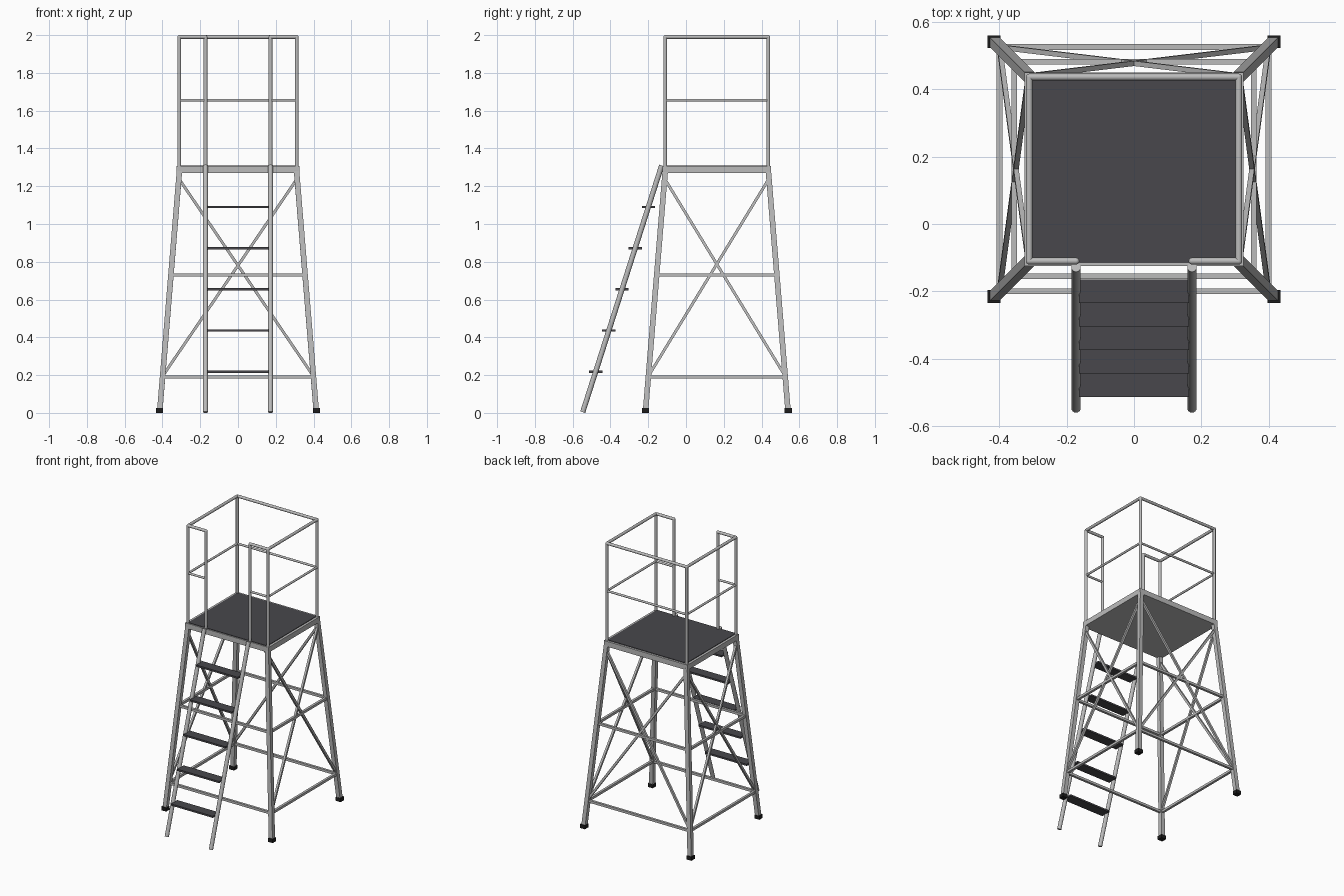
import bpy, bmesh, math
from mathutils import Vector, Matrix

if "Cube" in bpy.data.objects:
    bpy.data.objects.remove(bpy.data.objects["Cube"])

def material(name, rgb):
    m = bpy.data.materials.new(name)
    m.diffuse_color = (*rgb, 1)
    m.use_nodes = True
    m.node_tree.nodes["Principled BSDF"].inputs["Base Color"].default_value = m.diffuse_color
    return m

METAL = material("galvanised_metal", (0.50, 0.50, 0.50))
DARK = material("dark_tread", (0.065, 0.064, 0.072))
RUBBER = material("black_rubber", (0.012, 0.012, 0.012))

CY = 0.163  # tower centre in y

def make(name, bm, mat, smooth=False):
    me = bpy.data.meshes.new(name)
    bmesh.ops.recalc_face_normals(bm, faces=bm.faces)
    bm.to_mesh(me)
    bm.free()
    me.materials.append(mat)
    ob = bpy.data.objects.new(name, me)
    bpy.context.collection.objects.link(ob)
    if smooth:
        bpy.ops.object.select_all(action='DESELECT')
        ob.select_set(True)
        bpy.context.view_layer.objects.active = ob
        bpy.ops.object.shade_smooth_by_angle(angle=math.radians(40))
    return ob

def box(name, lo, hi, mat):
    bm = bmesh.new()
    lo, hi = Vector(lo), Vector(hi)
    bmesh.ops.create_cube(bm, size=1, matrix=Matrix.Translation((lo + hi) / 2) @ Matrix.Diagonal((*(hi - lo), 1)))
    return make(name, bm, mat)

def square_bar(name, a, b, size, side):
    """Square tube from a to b, one pair of faces turned towards side."""
    a, b = Vector(a), Vector(b)
    z = (b - a).normalized()
    x = Vector(side)
    x = (x - z * x.dot(z)).normalized()
    y = z.cross(x)
    rot = Matrix((x, y, z)).transposed().to_4x4()
    bm = bmesh.new()
    bmesh.ops.create_cube(bm, size=1, matrix=Matrix.Translation((a + b) / 2) @ rot
                          @ Matrix.Diagonal((size, size, (b - a).length, 1)))
    return make(name, bm, METAL)

def pipe(name, points, r):
    """Round tube through points, with ball joints at the bends."""
    bm = bmesh.new()
    pts = [Vector(p) for p in points]
    for a, b in zip(pts, pts[1:]):
        rot = (b - a).to_track_quat('Z', 'Y').to_matrix().to_4x4()
        bmesh.ops.create_cone(bm, cap_ends=True, segments=16, radius1=r, radius2=r,
                              depth=(b - a).length, matrix=Matrix.Translation((a + b) / 2) @ rot)
    for p in pts[1:-1]:
        bmesh.ops.create_uvsphere(bm, u_segments=16, v_segments=8, radius=r, matrix=Matrix.Translation(p))
    return make(name, bm, METAL, True)

def leg_point(sx, sy, z):
    t = z / 1.28
    return Vector((sx * (0.415 - 0.105 * t), CY + sy * (0.378 - 0.105 * t), z))

# splayed legs and rubber feet
for sx in (-1, 1):
    for sy in (-1, 1):
        tag = ("left" if sx < 0 else "right") + ("_front" if sy < 0 else "_back")
        square_bar("leg_" + tag, leg_point(sx, sy, 0.012), leg_point(sx, sy, 1.28), 0.029, (1, 0, 0))
        p = leg_point(sx, sy, 0)
        box("foot_" + tag, p - Vector((0.019, 0.019, 0)), p + Vector((0.019, 0.019, 0.026)), RUBBER)

# horizontal ties on all sides, cross braces on all but the front
sides = {"front": ((-1, -1), (1, -1)), "right": ((1, -1), (1, 1)),
         "back": ((1, 1), (-1, 1)), "left": ((-1, 1), (-1, -1))}
for name, (a, b) in sides.items():
    out = Vector((a[0] + b[0], a[1] + b[1], 0))
    for tag, z in (("low", 0.19), ("mid", 0.73)):
        square_bar(f"{tag}_tie_{name}", leg_point(*a, z), leg_point(*b, z), 0.017, (0, 0, 1))
    if name != "front":
        square_bar("brace_a_" + name, leg_point(*a, 0.195), leg_point(*b, 1.24), 0.015, out)
        square_bar("brace_b_" + name, leg_point(*b, 0.195), leg_point(*a, 1.24), 0.015, out)

# platform
box("platform_frame", (-0.325, -0.124, 1.27), (0.325, 0.45, 1.307), METAL)
box("deck_plate", (-0.308, -0.116, 1.30), (0.308, 0.435, 1.311), DARK)

# guard rails, open at the ladder
X, YF, YB, G = 0.311, -0.11, 0.436, 0.172
pipe("top_rail", [(-G, YF, 1.3), (-G, YF, 1.99), (-X, YF, 1.99), (-X, YB, 1.99), (X, YB, 1.99),
                  (X, YF, 1.99), (G, YF, 1.99), (G, YF, 1.3)], 0.010)
pipe("mid_rail", [(-G, YF, 1.655), (-X, YF, 1.655), (-X, YB, 1.655), (X, YB, 1.655),
                  (X, YF, 1.655), (G, YF, 1.655)], 0.0075)
for i, (x, y) in enumerate([(-X, YF), (X, YF), (-X, YB), (X, YB)]):
    pipe(f"corner_post_{i + 1}", [(x, y, 1.3), (x, y, 1.99)], 0.010)

# ladder
def ladder_y(z):
    return -0.548 + 0.32 * z
for sx, tag in ((-1, "left"), (1, "right")):
    pipe("ladder_rail_" + tag, [(sx * G, ladder_y(0.004), 0.004), (sx * G, ladder_y(1.31), 1.31)], 0.0138)
for i in range(1, 6):
    z = 0.218 * i
    y = ladder_y(z)
    box(f"ladder_step_{i}", (-0.163, y - 0.035, z - 0.006), (0.163, y + 0.035, z + 0.006), DARK)
